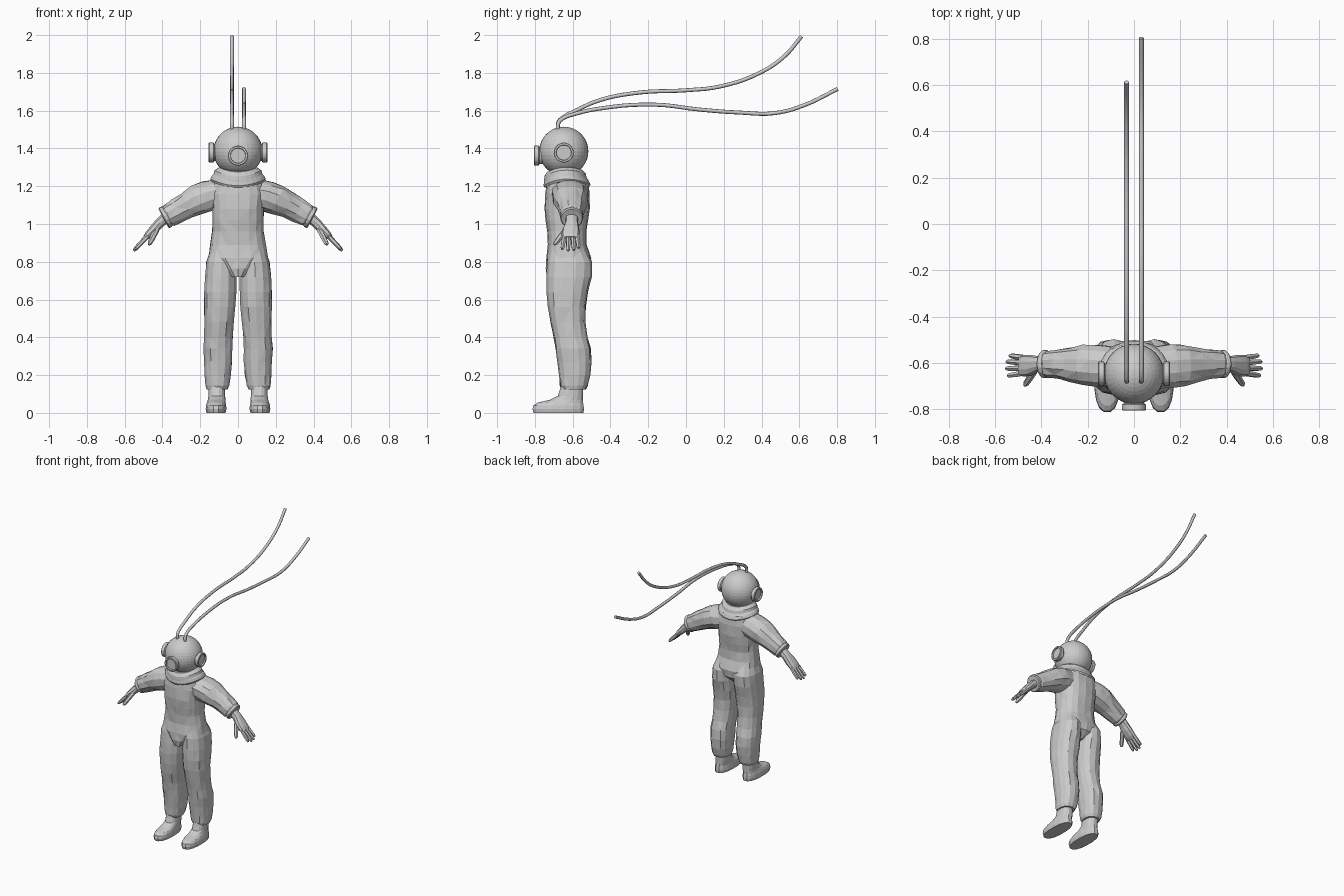
import bpy, bmesh, random
from math import sin, cos, pi, copysign
from mathutils import Vector

random.seed(4)
if "Cube" in bpy.data.objects:
    bpy.data.objects.remove(bpy.data.objects["Cube"])

grey = bpy.data.materials.new("suit grey")
grey.use_nodes = True
GREY = (0.6, 0.6, 0.6, 1)
grey.diffuse_color = GREY
grey.node_tree.nodes["Principled BSDF"].inputs["Base Color"].default_value = GREY


def finish(name, bm):
    bmesh.ops.recalc_face_normals(bm, faces=bm.faces)
    mesh = bpy.data.meshes.new(name)
    bm.to_mesh(mesh)
    bm.free()
    mesh.materials.append(grey)
    obj = bpy.data.objects.new(name, mesh)
    bpy.context.collection.objects.link(obj)
    return obj


def loft(name, rings, n=14, power=1.0, wrinkle=0.0):
    """Skin rings given as (centre, half axis a, half axis b)."""
    bm = bmesh.new()
    loops = []
    for c, a, b in rings:
        loop = []
        for i in range(n):
            t = 2 * pi * (i + 0.5) / n
            u = copysign(abs(cos(t)) ** power, cos(t))
            v = copysign(abs(sin(t)) ** power, sin(t))
            shake = 1 + random.uniform(-wrinkle, wrinkle)
            loop.append(bm.verts.new(Vector(c) + (Vector(a) * u + Vector(b) * v) * shake))
        loops.append(loop)
    for low, high in zip(loops, loops[1:]):
        for i in range(n):
            j = (i + 1) % n
            bm.faces.new((low[i], low[j], high[j], high[i]))
    bm.faces.new(loops[0])
    bm.faces.new(loops[-1])
    if wrinkle:
        bmesh.ops.triangulate(bm, faces=[f for f in bm.faces if len(f.verts) == 4])
    return finish(name, bm)


def upright(rows, s=1):
    """Horizontal rings from rows of height, inner x, outer x, front y, back y."""
    return [((s * (x0 + x1) / 2, (y0 + y1) / 2, z), ((x1 - x0) / 2, 0, 0), (0, (y1 - y0) / 2, 0))
            for z, x0, x1, y0, y1 in rows]


def along(base, axis, profile):
    """Round rings along an axis from (distance, radius) pairs."""
    axis = Vector(axis).normalized()
    a = axis.orthogonal().normalized()
    b = axis.cross(a)
    return [(Vector(base) + axis * d, a * r, b * r) for d, r in profile]


def finger(name, start, end, r):
    d = Vector(end) - Vector(start)
    k = d.length
    loft(name, along(start, d, [(0, r), (k * 0.5, r), (k * 0.88, r * 0.85), (k, r * 0.45)]), 6)


# Torso, tapering to the crotch
loft("torso", upright([
    (1.27, -.09, .09, -.71, -.55), (1.235, -.13, .13, -.735, -.52),
    (1.16, -.15, .15, -.745, -.51), (1.08, -.138, .138, -.75, -.51),
    (1.02, -.138, .138, -.742, -.52), (.96, -.138, .138, -.735, -.527),
    (.89, -.148, .148, -.732, -.525), (.82, -.16, .16, -.74, -.5),
    (.765, -.09, .09, -.742, -.51), (.72, -.04, .04, -.735, -.56)]), 18, .8, .02)

# Helmet with a collar that dips at the front and back
bm = bmesh.new()
bmesh.ops.create_uvsphere(bm, u_segments=32, v_segments=20, radius=.13)
bmesh.ops.translate(bm, verts=bm.verts, vec=(0, -.647, 1.385))
finish("helmet", bm)
collar = loft("collar", upright([
    (1.3, -.1, .1, -.735, -.55), (1.285, -.125, .125, -.75, -.53),
    (1.265, -.13, .13, -.752, -.525), (1.255, -.14, .14, -.752, -.515),
    (1.238, -.148, .148, -.755, -.505), (1.225, -.142, .142, -.75, -.51)]), 28)
for v in collar.data.vertices:
    dip = abs(v.co.y + .635) / .12
    v.co.z -= dip ** 2 * (.035 if v.co.y < -.635 else .025)

# Round windows with a raised rim
port = [(0, .043), (.025, .045), (.03, .053), (.052, .053), (.055, .05), (.055, .041), (.046, .039)]
for name, base, axis in (("front_port", (0, -.75, 1.362), (0, -1, 0)),
                         ("left_port", (.1, -.647, 1.378), (1, 0, 0)),
                         ("right_port", (-.1, -.647, 1.378), (-1, 0, 0))):
    loft(name, along(base, axis, port), 24)

for side, s in (("left", 1), ("right", -1)):
    # Trouser leg
    loft(side + "_leg", upright([
        (.88, .02, .14, -.715, -.54), (.8, .008, .168, -.735, -.497),
        (.72, .006, .176, -.737, -.5), (.64, .006, .18, -.737, -.52),
        (.56, .012, .18, -.73, -.532), (.48, .02, .178, -.717, -.533),
        (.4, .027, .18, -.7, -.522), (.34, .03, .185, -.692, -.505),
        (.27, .03, .182, -.68, -.5), (.2, .036, .178, -.672, -.508),
        (.145, .045, .175, -.667, -.52), (.125, .055, .168, -.66, -.53)], s), 14, .85, .025)

    # Boot
    loft(side + "_boot", upright([
        (0, .065, .168, -.81, -.54), (.02, .06, .172, -.815, -.538),
        (.04, .062, .17, -.81, -.54), (.055, .065, .165, -.785, -.543),
        (.07, .066, .16, -.72, -.545), (.09, .067, .158, -.68, -.545),
        (.12, .068, .157, -.67, -.543), (.16, .07, .155, -.66, -.545)], s), 16, .85)

    # Sleeve: distance out, height, depth position, half height, half depth
    sleeve = []
    for x, z, y, h, d in ((.07, 1.165, -.62, .085, .09), (.15, 1.15, -.615, .085, .095),
                          (.21, 1.128, -.61, .083, .09), (.27, 1.098, -.607, .073, .075),
                          (.32, 1.07, -.605, .067, .066), (.365, 1.045, -.605, .062, .06),
                          (.385, 1.034, -.605, .05, .05)):
        sleeve.append(((s * x, y, z), (s * .47 * h, 0, .88 * h), (0, d, 0)))
    loft(side + "_sleeve", sleeve, 12, .9, .05)

    # Rolled cuff
    loft(side + "_cuff", along((s * .372, -.605, 1.042), (s * .88, 0, -.47),
         [(0, .045), (0, .057), (.008, .061), (.02, .061), (.026, .055), (.026, .035)]), 16)

    # Palm
    palm = []
    for x, z, y, h, d in ((.375, 1.04, -.605, .03, .034), (.415, 1.005, -.605, .028, .034),
                          (.445, .972, -.61, .026, .045), (.475, .942, -.612, .021, .047),
                          (.492, .925, -.612, .014, .042)):
        palm.append(((s * x, y, z), (s * .7 * h, 0, .7 * h), (0, d, 0)))
    loft(side + "_palm", palm, 10, .85)

    # Fingers and thumb
    for name, y0, y1, x, z in (("little", -.577, -.568, .538, .872), ("ring", -.599, -.594, .551, .861),
                               ("middle", -.622, -.624, .553, .858), ("index", -.644, -.655, .545, .866)):
        finger(f"{side}_{name}_finger", (s * .478, y0, .937), (s * x, y1, z), .0125)
    finger(side + "_thumb", (s * .43, -.635, .97), (s * .472, -.697, .89), .015)

# Air hoses, as smooth curves trailing behind
hoses = {
    "right_hose": (-.032, [(-.675, 1.48), (-.675, 1.54), (-.65, 1.565), (-.59, 1.597), (-.458, 1.655),
                           (-.246, 1.696), (0, 1.708), (.18, 1.728), (.39, 1.8), (.52, 1.887), (.612, 1.994)]),
    "left_hose": (.032, [(-.675, 1.48), (-.675, 1.535), (-.65, 1.56), (-.59, 1.582), (-.458, 1.611),
                         (-.167, 1.632), (.07, 1.606), (.283, 1.59), (.47, 1.587), (.628, 1.63), (.803, 1.715)]),
}
for name, (x, path) in hoses.items():
    curve = bpy.data.curves.new(name, "CURVE")
    curve.dimensions = "3D"
    curve.bevel_depth = .0105
    curve.bevel_resolution = 2
    curve.resolution_u = 5
    curve.use_fill_caps = True
    spline = curve.splines.new("BEZIER")
    spline.bezier_points.add(len(path) - 1)
    for p, (y, z) in zip(spline.bezier_points, path):
        p.co = (x, y, z)
        p.handle_left_type = p.handle_right_type = "AUTO"
    curve.materials.append(grey)
    bpy.context.collection.objects.link(bpy.data.objects.new(name, curve))
